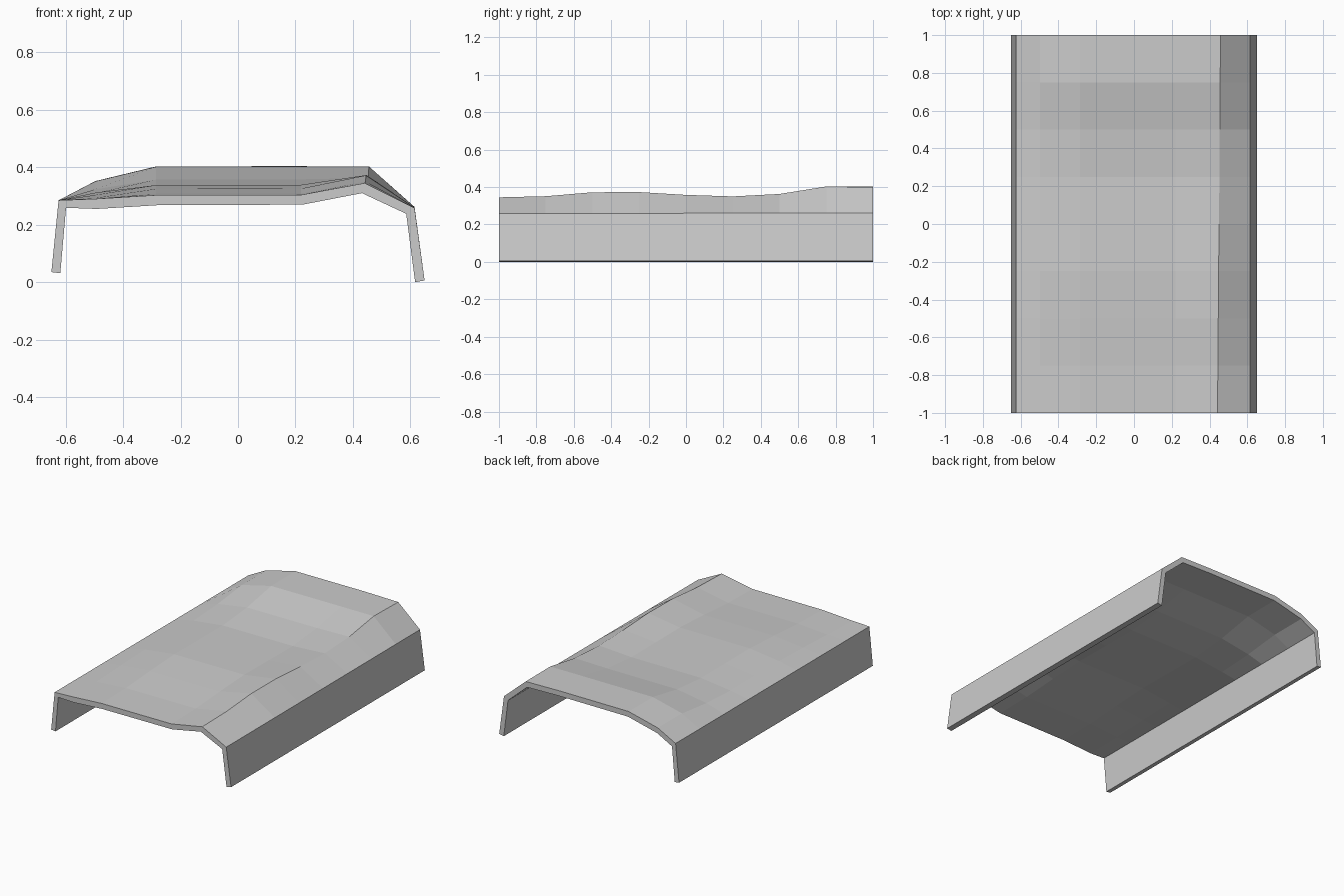
import bpy, bmesh

if "Cube" in bpy.data.objects:
    bpy.data.objects.remove(bpy.data.objects["Cube"])

# Height of the broad top and of the right-hand ridge at each station along y
stations = [-1, -0.75, -0.5, -0.25, 0, 0.25, 0.5, 0.75, 1]
top = [0.303, 0.308, 0.325, 0.338, 0.336, 0.335, 0.357, 0.402, 0.403]
ridge = [0.345, 0.351, 0.372, 0.373, 0.358, 0.35, 0.363, 0.403, 0.40]


def section(y, t, r):
    """Closed channel cross-section: outer skin, then inner skin back again."""
    shoulder = 0.29 + 0.62 * (t - 0.303)
    rx = 0.45 + 0.008 * y
    edge = 0.26 + 0.002 * y
    outer = [(-0.65, 0.035), (-0.625, 0.285), (-0.497, shoulder), (-0.285, t),
             (0.22, t + 0.001), (rx, r), (0.615, edge), (0.65, 0.006)]
    inner = [(0.617, 0), (0.586, edge - 0.02), (rx - 0.01, r - 0.035),
             (0.225, t - 0.033), (-0.28, t - 0.035), (-0.492, shoulder - 0.035),
             (-0.599, 0.259), (-0.619, 0.031)]
    return [(x, y, z) for x, z in outer + inner]


# Loft the sections into one flat-shaded shell
bm = bmesh.new()
rings = [[bm.verts.new(p) for p in section(y, t, r)]
         for y, t, r in zip(stations, top, ridge)]
n = len(rings[0])
for a, b in zip(rings, rings[1:]):
    for i in range(n):
        j = (i + 1) % n
        bm.faces.new((a[i], a[j], b[j], b[i]))

# End caps, one quad per wall segment
for ring in (rings[0], rings[-1]):
    for i in range(n // 2 - 1):
        bm.faces.new((ring[i], ring[i + 1], ring[n - 2 - i], ring[n - 1 - i]))

bmesh.ops.recalc_face_normals(bm, faces=bm.faces)
mesh = bpy.data.meshes.new("curved_cover")
bm.to_mesh(mesh)
bm.free()
cover = bpy.data.objects.new("curved_cover", mesh)
bpy.context.collection.objects.link(cover)
